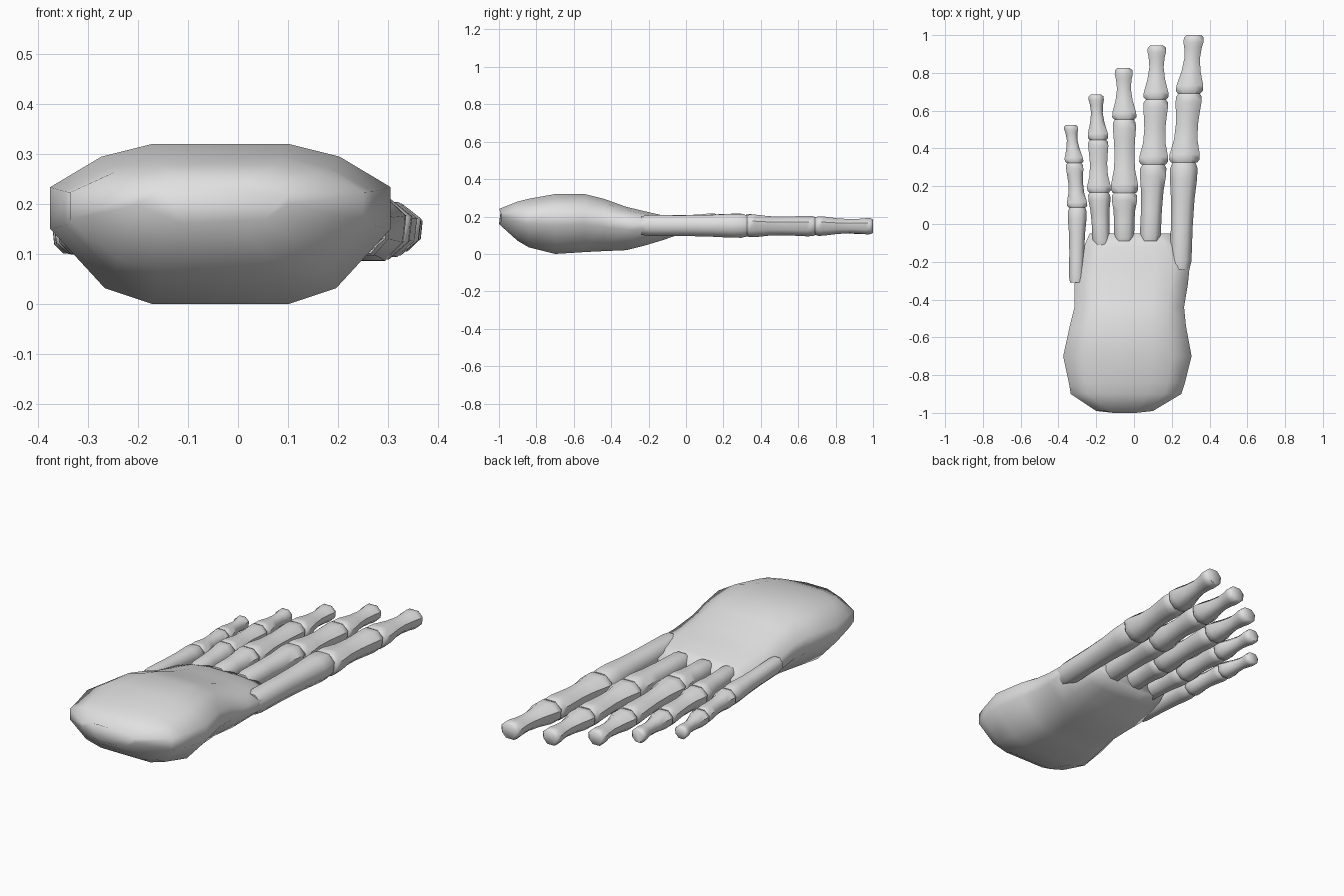
import bpy, bmesh
from math import sin, cos, pi, copysign

cube = bpy.data.objects.get("Cube")
if cube:
    bpy.data.objects.remove(cube, do_unlink=True)

bone = bpy.data.materials.new("bone grey")
bone.use_nodes = True
colour = (0.75, 0.75, 0.75, 1)
bone.diffuse_color = colour
bone.node_tree.nodes["Principled BSDF"].inputs["Base Color"].default_value = colour


def loft(name, rings, angle):
    """Skin a list of closed rings, cap both ends and shade smooth."""
    bm = bmesh.new()
    loops = [[bm.verts.new(p) for p in ring] for ring in rings]
    n = len(loops[0])
    for a, b in zip(loops, loops[1:]):
        for i in range(n):
            j = (i + 1) % n
            bm.faces.new((a[i], a[j], b[j], b[i]))
    bm.faces.new(loops[0])
    bm.faces.new(loops[-1])
    bmesh.ops.recalc_face_normals(bm, faces=bm.faces)
    mesh = bpy.data.meshes.new(name)
    bm.to_mesh(mesh)
    bm.free()
    mesh.materials.append(bone)
    obj = bpy.data.objects.new(name, mesh)
    bpy.context.collection.objects.link(obj)
    bpy.ops.object.select_all(action="DESELECT")
    obj.select_set(True)
    bpy.context.view_layer.objects.active = obj
    bpy.ops.object.shade_smooth_by_angle(angle=angle)
    return obj


# Heel and midfoot: chamfered section (half width, height fraction), scaled per station
half = [(0.40, 0), (0.68, 0.1), (1, 0.47), (1, 0.73), (0.70, 0.92), (0.40, 1)]
section = half + [(-x, z) for x, z in reversed(half)]
# y, left edge, right edge, bottom, top
stations = [
    (-0.99, -0.20, 0.10, 0.16, 0.24),
    (-0.90, -0.335, 0.25, 0.07, 0.28),
    (-0.84, -0.345, 0.27, 0.035, 0.295),
    (-0.70, -0.375, 0.305, 0.0, 0.32),
    (-0.54, -0.34, 0.275, 0.01, 0.32),
    (-0.44, -0.315, 0.265, 0.015, 0.295),
    (-0.32, -0.315, 0.285, 0.02, 0.252),
    (-0.22, -0.295, 0.295, 0.045, 0.228),
    (-0.12, -0.265, 0.25, 0.075, 0.205),
    (-0.05, -0.235, 0.20, 0.10, 0.18),
]
rings = []
for y, xl, xr, zb, zt in stations:
    c, h = (xl + xr) / 2, (xr - xl) / 2
    # The heel end bows slightly backwards in the middle
    bow = 0.01 if y < -0.95 else 0
    rings.append([(c + h * u, y - bow * (abs(u) < 0.5), zb + (zt - zb) * v)
                  for u, v in section])
loft("heel_and_midfoot", rings, pi)


# Bones: (position along the bone, thickness) profiles
METATARSAL = [(0, 0.68), (0.08, 0.80), (0.4, 0.80), (0.65, 0.86),
              (0.85, 1.0), (0.95, 1.0), (1, 0.84)]
PROXIMAL = [(0, 0.86), (0.04, 1.0), (0.12, 1.0), (0.33, 0.78), (0.55, 0.73),
            (0.75, 0.80), (0.88, 0.86), (0.96, 0.84), (1, 0.70)]
DISTAL = [(0, 0.82), (0.05, 1.0), (0.14, 0.98), (0.38, 0.70), (0.60, 0.57),
          (0.78, 0.64), (0.88, 0.74), (0.96, 0.72), (1, 0.52)]


def make_bone(name, profile, start, end, width, height):
    """Eight-sided bone between two (x, y, z) points."""
    rings = []
    for t, s in profile:
        x, y, z = (a + (b - a) * t for a, b in zip(start, end))
        ring = []
        for i in range(8):
            a = pi / 8 + i * pi / 4
            ca, sa = cos(a), sin(a)
            # Round on top, slightly flatter and narrower beneath
            w = 1.06 if sa > 0 else 0.98
            ring.append((x + copysign(abs(ca) ** 0.9, ca) * s * width * w,
                         y, z + sa * 1.06 * height * (0.35 + 0.65 * s)))
        rings.append(ring)
    return loft(name, rings, 0.9)


# Per toe: joints (x, y) from root to tip, width, height, and joint heights
toes = {
    "big_toe": ([(0.245, -0.24), (0.265, 0.325), (0.292, 0.69), (0.318, 1.0)],
                (0.073, 0.081, 0.073), 0.065, (0.152, 0.15, 0.149, 0.148)),
    "second_toe": ([(0.085, -0.09), (0.103, 0.315), (0.116, 0.658), (0.121, 0.945)],
                   (0.070, 0.077, 0.067), 0.060, (0.157, 0.157, 0.150, 0.146)),
    "third_toe": ([(-0.053, -0.09), (-0.050, 0.163), (-0.051, 0.552), (-0.055, 0.825)],
                  (0.068, 0.072, 0.065), 0.058, (0.158, 0.160, 0.150, 0.145)),
    "fourth_toe": ([(-0.172, -0.11), (-0.185, 0.167), (-0.190, 0.445), (-0.201, 0.685)],
                   (0.059, 0.063, 0.055), 0.053, (0.153, 0.153, 0.146, 0.141)),
    "little_toe": ([(-0.305, -0.31), (-0.300, 0.087), (-0.316, 0.322), (-0.335, 0.525)],
                   (0.050, 0.054, 0.050), 0.047, (0.165, 0.145, 0.138, 0.132)),
}
parts = (("metatarsal", METATARSAL), ("proximal_bone", PROXIMAL), ("distal_bone", DISTAL))
for toe, (joints, widths, height, levels) in toes.items():
    points = [(x, y, z) for (x, y), z in zip(joints, levels)]
    for k, (part, profile) in enumerate(parts):
        make_bone(toe + "_" + part, profile, points[k], points[k + 1],
                  widths[k], height * (1, 0.95, 0.82)[k])
